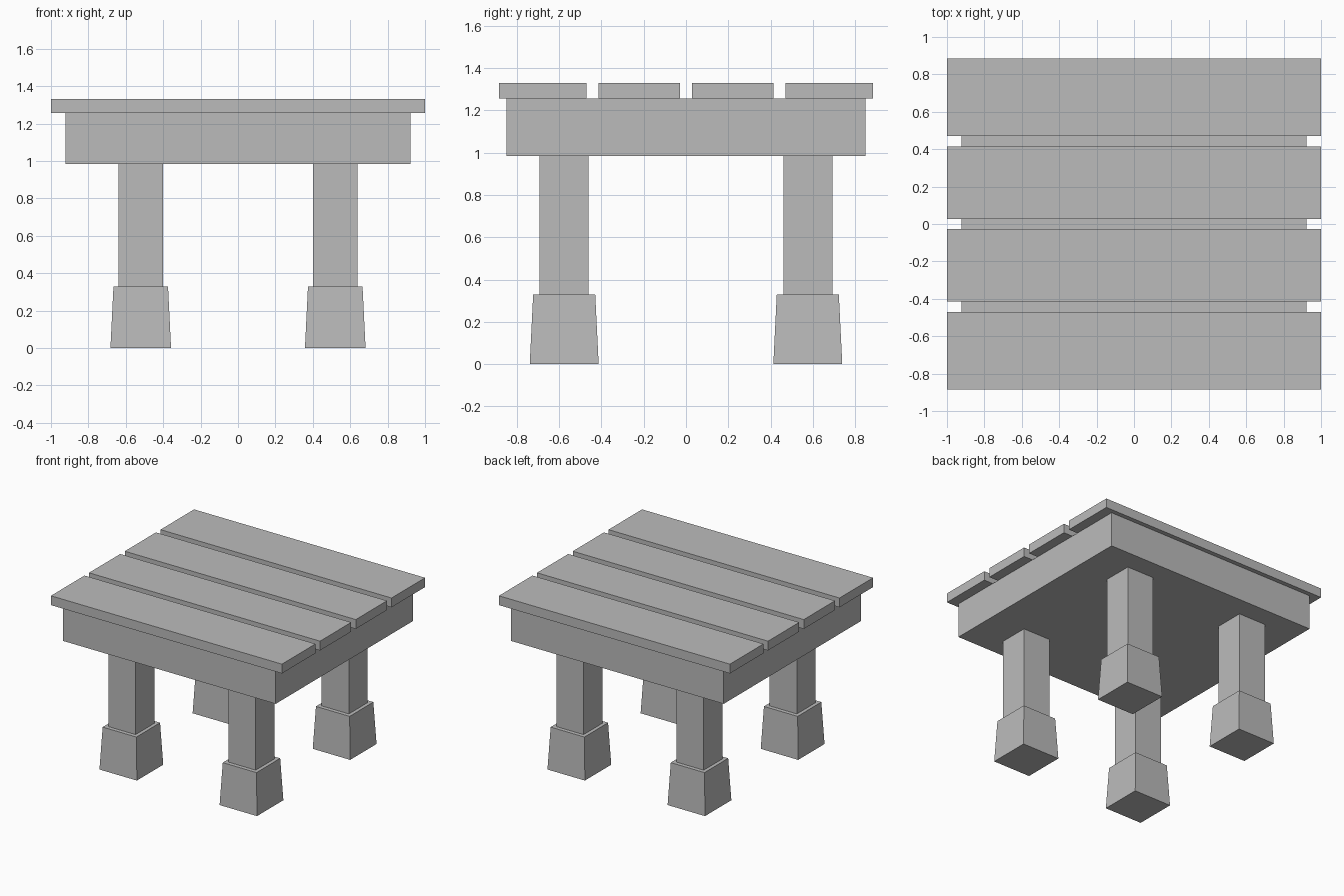
import bpy
import bmesh

cube = bpy.data.objects.get("Cube")
if cube:
    bpy.data.objects.remove(cube, do_unlink=True)

# One plain grey for the whole table
GREY = (0.5, 0.5, 0.5, 1.0)
grey = bpy.data.materials.new("plain grey")
grey.use_nodes = True
grey.diffuse_color = GREY
grey.node_tree.nodes["Principled BSDF"].inputs["Base Color"].default_value = GREY


def block(name, x, y, z, top_scale=1.0):
    """Box spanning the (low, high) ranges, optionally tapered towards its top."""
    bm = bmesh.new()
    bmesh.ops.create_cube(bm, size=1)
    for v in bm.verts:
        if v.co.z > 0:
            v.co.x *= top_scale
            v.co.y *= top_scale
        for axis, (low, high) in enumerate((x, y, z)):
            v.co[axis] *= high - low
    mesh = bpy.data.meshes.new(name)
    bm.to_mesh(mesh)
    bm.free()
    mesh.materials.append(grey)
    obj = bpy.data.objects.new(name, mesh)
    obj.location = [(low + high) / 2 for low, high in (x, y, z)]
    bpy.context.collection.objects.link(obj)
    return obj


def around(centre, half):
    return (centre - half, centre + half)


FOOT_TOP, APRON_BOTTOM, APRON_TOP, TABLE_TOP = 0.33, 0.985, 1.257, 1.33

# Solid apron under the planks
block("apron", (-0.922, 0.922), (-0.85, 0.85), (APRON_BOTTOM, APRON_TOP))

for side, sy in (("front", -1), ("back", 1)):
    # Top planks with open gaps between them
    for place, inner, outer in (("inner", 0.028, 0.414), ("outer", 0.47, 0.885)):
        block(f"{side}_{place}_plank", (-1, 1), sorted((sy * inner, sy * outer)),
              (APRON_TOP, TABLE_TOP))
    # Square legs on tapered feet
    for hand, sx in (("left", 1), ("right", -1)):
        cx, cy = 0.52 * sx, 0.576 * sy
        block(f"{side}_{hand}_leg", around(cx, 0.118), around(cy, 0.116),
              (FOOT_TOP, APRON_BOTTOM))
        block(f"{side}_{hand}_foot", around(cx, 0.162), around(cy, 0.163),
              (0, FOOT_TOP), top_scale=0.9)
